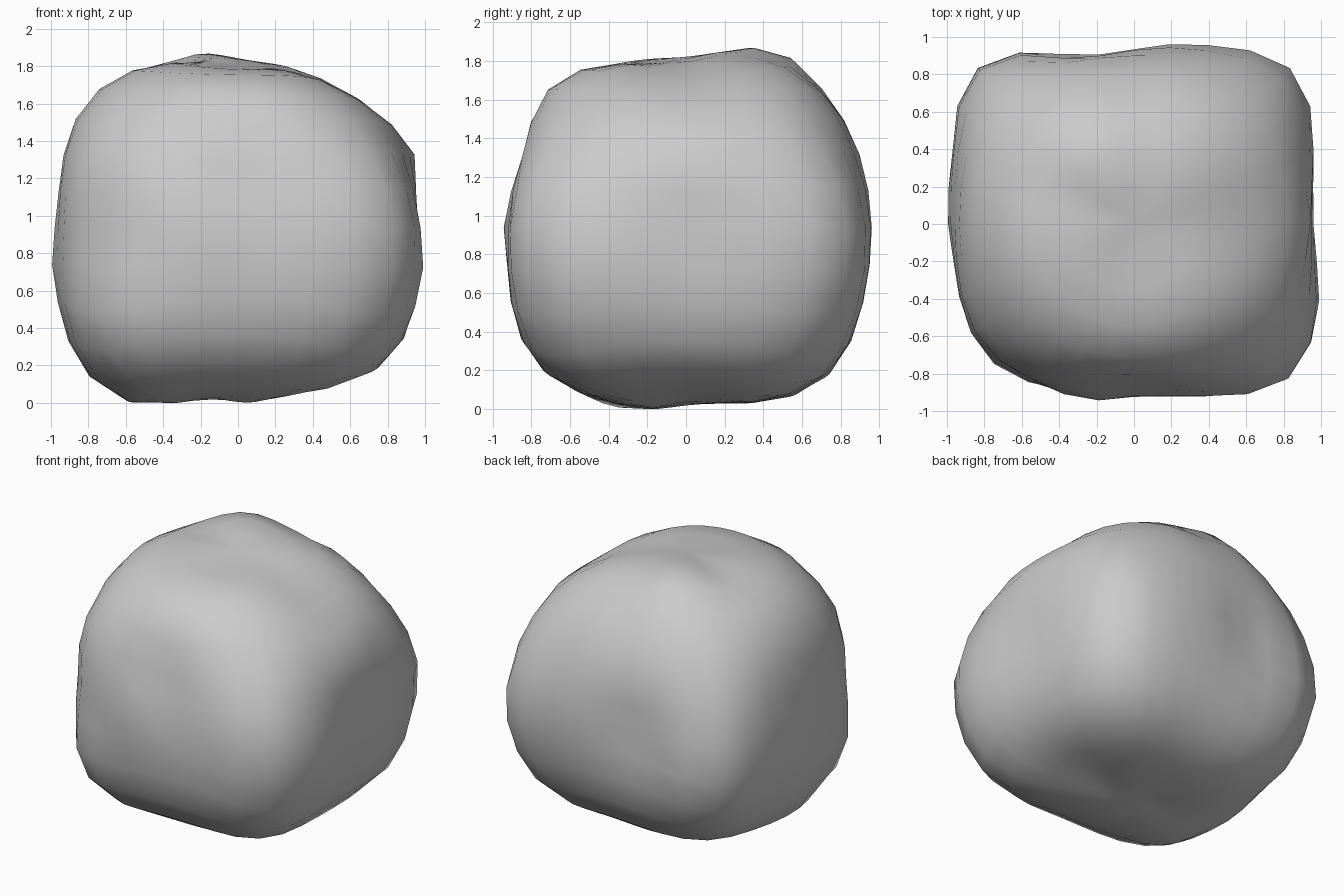
import bpy
import bmesh
import math
from mathutils import Vector

cube = bpy.data.objects.get("Cube")
if cube:
    bpy.data.objects.remove(cube, do_unlink=True)

# Stone colour
stone = bpy.data.materials.new("stone_grey")
stone.use_nodes = True
grey = (0.6, 0.6, 0.6, 1)
stone.diffuse_color = grey
shader = stone.node_tree.nodes["Principled BSDF"]
shader.inputs["Base Color"].default_value = grey
shader.inputs["Roughness"].default_value = 0.9

HALF = Vector((0.96, 0.925, 0.91))
SIDE_POWER, TOP_POWER = 4.2, 3.2

# Bulges and hollows: direction, height, angular width
BUMPS = [
    # upper corners worn round
    ((0.7, -0.7, 0.65), -0.14, 0.38),
    ((-0.7, -0.7, 0.65), -0.13, 0.38),
    ((-0.7, 0.7, 0.65), -0.11, 0.38),
    ((0.7, 0.7, 0.65), -0.13, 0.38),
    # upright corners
    ((0.72, 0.7, -0.05), 0.06, 0.3),
    ((-0.68, -0.72, -0.05), -0.09, 0.35),
    ((-0.72, 0.72, -0.15), 0.06, 0.3),
    ((0.72, -0.72, 0), 0.05, 0.28),
    # top
    ((0.62, 0, 0.78), -0.11, 0.4),
    ((0, 0.72, 0.65), -0.04, 0.25),
    ((-0.25, 0.46, 0.93), 0.06, 0.25),
    ((-0.35, 0.15, 0.9), -0.03, 0.15),
    ((0, -0.25, 0.95), -0.05, 0.35),
    # underside
    ((-0.75, 0, -0.85), 0.06, 0.32),
    ((0.5, 0, -0.85), -0.05, 0.28),
    ((0.75, 0, -0.7), 0.02, 0.25),
    ((-0.5, -0.27, -0.9), 0.06, 0.22),
    ((0.07, -0.22, -0.95), 0.03, 0.18),
    ((-0.2, 0, -0.9), -0.03, 0.15),
    ((-0.2, 0.6, -0.8), 0.02, 0.3),
    # front
    ((-0.24, -0.93, 0.05), 0.04, 0.22),
    ((0, -0.88, 0.36), -0.07, 0.3),
    # left and right sides
    ((0.98, -0.42, -0.2), 0.04, 0.25),
    ((0.97, 0, 0.1), -0.03, 0.18),
    ((0.95, 0, 0.33), 0.04, 0.2),
    ((-0.97, 0.08, -0.18), 0.04, 0.25),
    # back
    ((-0.26, 0.9, 0), -0.05, 0.25),
    ((0.25, 0.95, 0), 0.04, 0.35),
]
BUMPS = [(Vector(d).normalized(), h, w) for d, h, w in BUMPS]


def rock_radius(d):
    """Rounded block distance along a direction, plus its bumps."""
    x, y, z = (abs(d[i]) / HALF[i] for i in range(3))
    side = (x ** SIDE_POWER + y ** SIDE_POWER) ** (TOP_POWER / SIDE_POWER)
    radius = (side + z ** TOP_POWER) ** (-1 / TOP_POWER)
    for axis, height, width in BUMPS:
        angle = math.acos(max(-1, min(1, d.dot(axis))))
        radius += height * math.exp(-(angle / width) ** 2)
    return radius


# Rock body
bm = bmesh.new()
bmesh.ops.create_uvsphere(bm, u_segments=32, v_segments=16, radius=1)
for v in bm.verts:
    d = v.co.normalized()
    v.co = d * rock_radius(d)

# Stand it on the ground
ground = min(v.co.z for v in bm.verts)
bmesh.ops.translate(bm, verts=bm.verts, vec=(0, 0, -ground))

for f in bm.faces:
    f.smooth = True
mesh = bpy.data.meshes.new("boulder")
bm.to_mesh(mesh)
bm.free()
mesh.materials.append(stone)
boulder = bpy.data.objects.new("boulder", mesh)
bpy.context.collection.objects.link(boulder)
